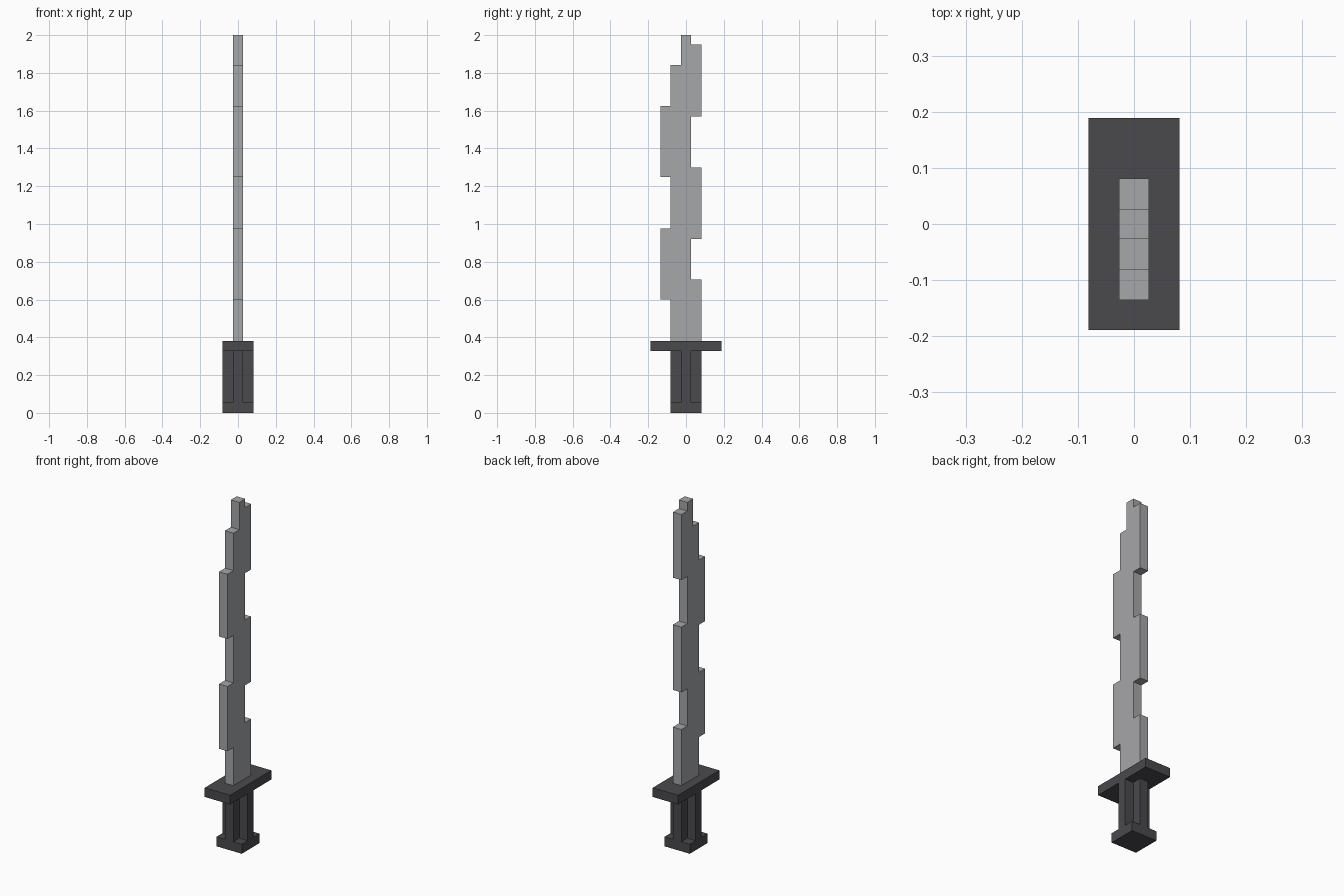
import bpy
import bmesh

cube = bpy.data.objects.get("Cube")
if cube:
    bpy.data.objects.remove(cube, do_unlink=True)

U = 0.054      # width of one block
H = U / 2


def material(name, rgb):
    mat = bpy.data.materials.new(name)
    mat.use_nodes = True
    mat.diffuse_color = (*rgb, 1)
    bsdf = next(n for n in mat.node_tree.nodes if n.type == "BSDF_PRINCIPLED")
    bsdf.inputs["Base Color"].default_value = (*rgb, 1)
    bsdf.inputs["Roughness"].default_value = 0.8
    return mat


def prism(name, outline, offset, mat):
    """Extrude a closed outline of 3D points along offset."""
    bm = bmesh.new()
    face = bm.faces.new([bm.verts.new(p) for p in outline])
    top = bmesh.ops.extrude_face_region(bm, geom=[face])["geom"]
    moved = [g for g in top if isinstance(g, bmesh.types.BMVert)]
    bmesh.ops.translate(bm, verts=moved, vec=offset)
    bmesh.ops.recalc_face_normals(bm, faces=bm.faces)
    mesh = bpy.data.meshes.new(name)
    bm.to_mesh(mesh)
    bm.free()
    mesh.materials.append(mat)
    obj = bpy.data.objects.new(name, mesh)
    bpy.context.collection.objects.link(obj)
    return obj


def slab(name, half_x, half_y, z0, z1, mat):
    corners = [(-1, -1), (1, -1), (1, 1), (-1, 1)]
    return prism(name, [(half_x * x, half_y * y, z0) for x, y in corners],
                 (0, 0, z1 - z0), mat)


def stepped_edge(steps, start):
    """Turn (upper z, y) steps into a staircase of points."""
    points, z = [], start
    for z_end, y in steps:
        points += [(-H, y, z), (-H, y, z_end)]
        z = z_end
    return points


steel = material("steel grey", (0.38, 0.385, 0.40))
dark = material("dark grey", (0.068, 0.067, 0.076))

POMMEL_TOP, GUARD_BOTTOM, GUARD_TOP = 0.055, 0.327, 0.38

# Pommel and crossguard
slab("pommel", 3 * H, 3 * H, 0, POMMEL_TOP, dark)
slab("crossguard", 3 * H, 7 * H, GUARD_BOTTOM, GUARD_TOP, dark)

# Grip with a plus-shaped section
plus = []
for cx, cy in ((1, 1), (-1, 1), (-1, -1), (1, -1)):
    arm = [(3 * cx, cy), (cx, cy), (cx, 3 * cy)]
    plus += arm if cx == cy else arm[::-1]
prism("grip", [(x * H, y * H, POMMEL_TOP) for x, y in plus],
      (0, 0, GUARD_BOTTOM - POMMEL_TOP), dark)

# Jagged blade: staggered teeth on both edges
front = [(0.6, -3 * H), (0.975, -5 * H), (1.25, -3 * H), (1.625, -5 * H),
         (1.842, -3 * H), (2.0, -H)]
back = [(0.705, 3 * H), (0.92, H), (1.298, 3 * H), (1.57, H),
        (1.95, 3 * H), (2.0, H)]
outline = stepped_edge(front, GUARD_TOP) + stepped_edge(back, GUARD_TOP)[::-1]
prism("blade", outline, (U, 0, 0), steel)
